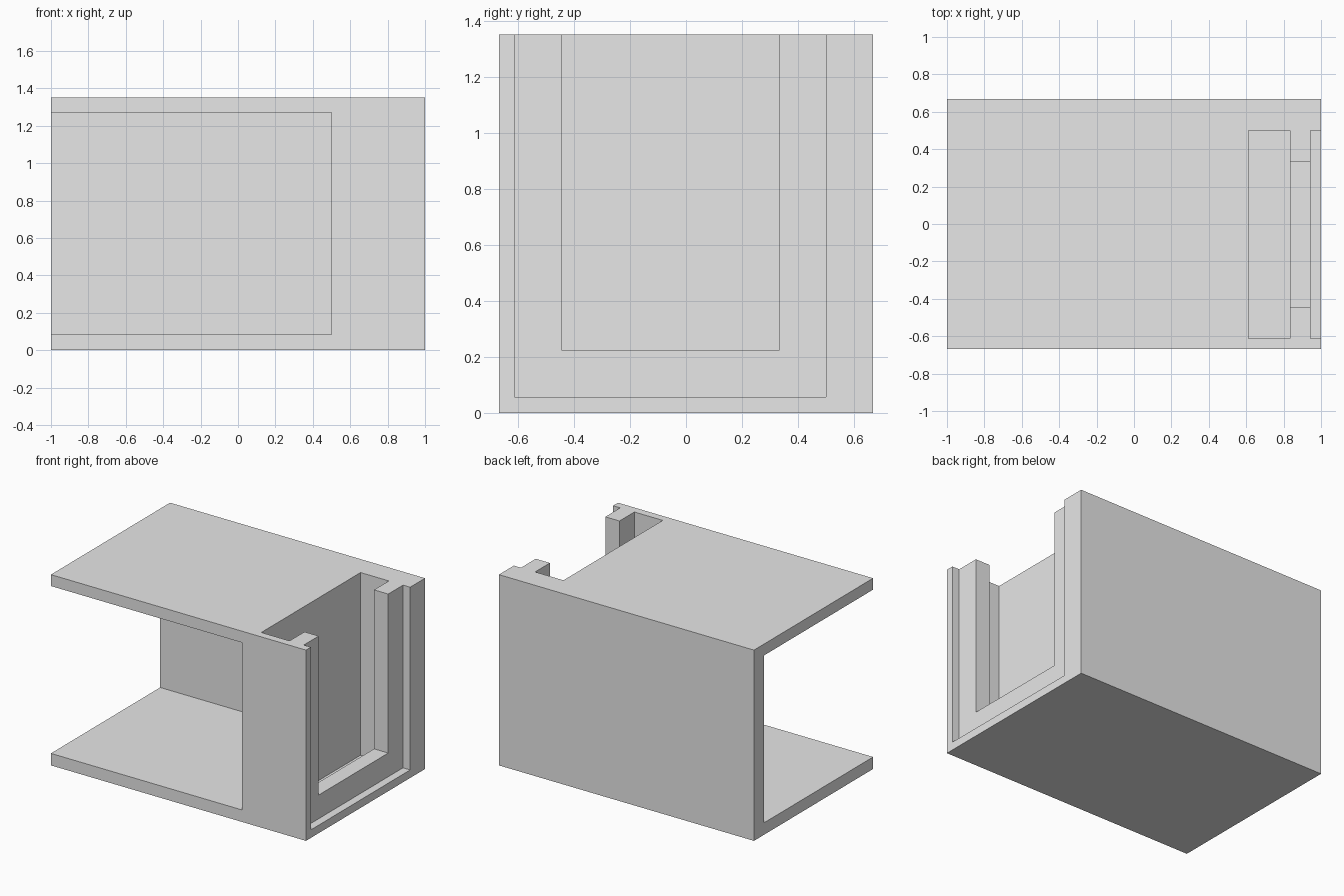
import bpy
import bmesh
from mathutils import Vector

if "Cube" in bpy.data.objects:
    bpy.data.objects.remove(bpy.data.objects["Cube"], do_unlink=True)

# Overall size and an overshoot that lets cutters break cleanly through faces
HALF_X, HALF_Y, HEIGHT = 1.0, 0.667, 1.352
OVER = 0.2

grey = bpy.data.materials.new("plain grey")
grey.use_nodes = True
colour = (0.8, 0.8, 0.8, 1.0)
grey.diffuse_color = colour
grey.node_tree.nodes["Principled BSDF"].inputs["Base Color"].default_value = colour


def box(name, x, y, z):
    """Box object spanning the given (low, high) ranges."""
    low, high = (Vector(corner) for corner in zip(x, y, z))
    bm = bmesh.new()
    bmesh.ops.create_cube(bm, size=1)
    for v in bm.verts:
        v.co = [(l + h) / 2 + c * (h - l) for c, l, h in zip(v.co, low, high)]
    mesh = bpy.data.meshes.new(name)
    bm.to_mesh(mesh)
    bm.free()
    mesh.materials.append(grey)
    obj = bpy.data.objects.new(name, mesh)
    bpy.context.collection.objects.link(obj)
    return obj


def cut(target, cutter):
    """Subtract the cutter from the target and discard it."""
    cutter.hide_render = True
    mod = target.modifiers.new("cut", "BOOLEAN")
    mod.operation = "DIFFERENCE"
    mod.solver = "EXACT"
    mod.object = cutter
    bpy.context.view_layer.objects.active = target
    bpy.ops.object.modifier_apply(modifier=mod.name)
    bpy.data.objects.remove(cutter, do_unlink=True)


housing = box("housing", (-HALF_X, HALF_X), (-HALF_Y, HALF_Y), (0, HEIGHT))

# Open bay: leaves floor, roof, back wall and the solid slotted end
cut(housing, box("bay_cutter", (-HALF_X - OVER, 0.5),
                 (-HALF_Y - OVER, 0.556), (0.085, 1.271)))

# Slotted end, open at the top: inner pocket, narrow neck, shallow outer recess
top = HEIGHT + OVER
wide = (-0.612, 0.5)
cut(housing, box("pocket_cutter", (0.611, 0.833), wide, (0.057, top)))
cut(housing, box("recess_cutter", (0.944, HALF_X + OVER), wide, (0.057, top)))
cut(housing, box("neck_cutter", (0.72, HALF_X + OVER / 2),
                 (-0.445, 0.334), (0.225, top)))
